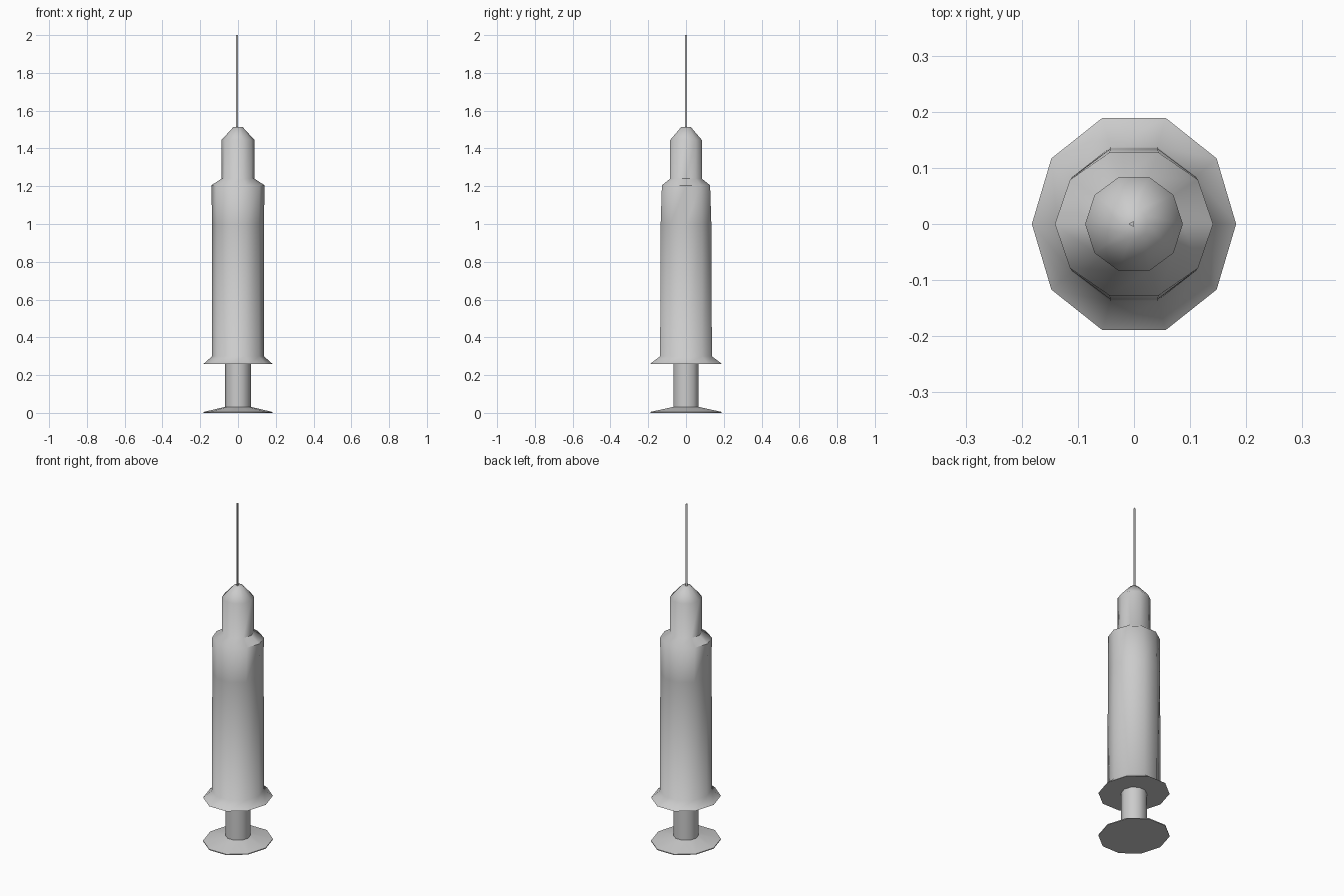
import bpy, bmesh, math

if "Cube" in bpy.data.objects:
    bpy.data.objects.remove(bpy.data.objects["Cube"])

SIDES = 10


def lathe(name, profile, sides=SIDES, cx=0.0, turn=0.0, angle=55):
    """Stack elliptical rings (z, rx, ry) and bridge them, capping both ends."""
    bm = bmesh.new()
    rings = []
    for z, rx, ry in profile:
        rings.append([bm.verts.new((cx + rx * math.cos(turn + 2 * math.pi * i / sides),
                                    ry * math.sin(turn + 2 * math.pi * i / sides), z))
                      for i in range(sides)])
    for a, b in zip(rings, rings[1:]):
        for i in range(sides):
            j = (i + 1) % sides
            bm.faces.new((a[i], a[j], b[j], b[i]))
    bm.faces.new(rings[0][::-1])
    bm.faces.new(rings[-1])
    bmesh.ops.recalc_face_normals(bm, faces=bm.faces)
    mesh = bpy.data.meshes.new(name)
    bm.to_mesh(mesh)
    bm.free()
    obj = bpy.data.objects.new(name, mesh)
    bpy.context.collection.objects.link(obj)
    bpy.ops.object.select_all(action='DESELECT')
    obj.select_set(True)
    bpy.context.view_layer.objects.active = obj
    bpy.ops.object.shade_smooth_by_angle(angle=math.radians(angle))
    return obj


# Plunger with thumb rest, flanged barrel and nozzle in one continuous turned body
lathe("syringe_body", [
    (0.000, 0.182, 0.199),
    (0.005, 0.182, 0.199),
    (0.032, 0.068, 0.069),
    (0.260, 0.068, 0.069),
    (0.260, 0.182, 0.199),
    (0.300, 0.137, 0.144),
    (1.000, 0.137, 0.141),
    (1.205, 0.141, 0.134),
    (1.240, 0.087, 0.088),
    (1.445, 0.087, 0.088),
    (1.513, 0.025, 0.027),
])

# Thin three-sided needle
lathe("needle", [(1.50, 0.006, 0.006), (2.0, 0.006, 0.006)],
      sides=3, cx=-0.004, turn=math.pi)
